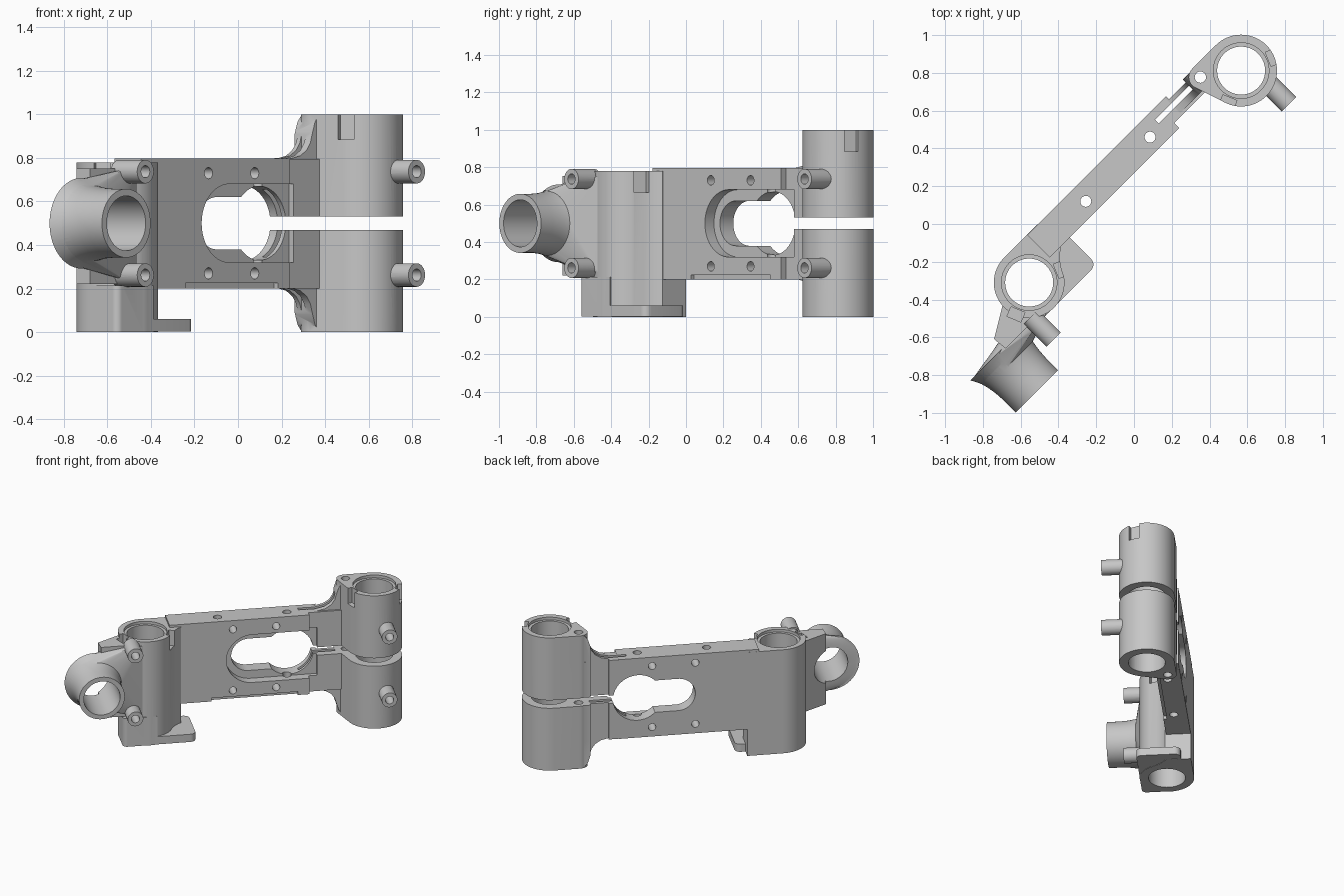
import bpy, bmesh
from math import sin, cos, pi, radians
from mathutils import Matrix, Vector

if "Cube" in bpy.data.objects:
    bpy.data.objects.remove(bpy.data.objects["Cube"], do_unlink=True)

grey = bpy.data.materials.new("light_grey")
grey.use_nodes = True
colour = (0.57, 0.57, 0.57, 1)
grey.diffuse_color = colour
grey.node_tree.nodes["Principled BSDF"].inputs["Base Color"].default_value = colour

# Working frame: x along the arm, y towards its back, origin on the near clamp axis
SPAN = 1.587   # distance between the clamp axes
R = 0.187      # clamp outer radius
BORE = 0.127
EPS = 0.001    # keeps joined faces from coinciding exactly


def make(name, bm):
    bmesh.ops.recalc_face_normals(bm, faces=bm.faces)
    mesh = bpy.data.meshes.new(name)
    bm.to_mesh(mesh)
    bm.free()
    mesh.materials.append(grey)
    obj = bpy.data.objects.new(name, mesh)
    bpy.context.collection.objects.link(obj)
    return obj


def prism(name, pts, a, b, axis="z"):
    """Extrude a plan (axis z) or side (axis y) outline from a to b."""
    bm = bmesh.new()
    place = (lambda p, h: (p[0], p[1], h)) if axis == "z" else (lambda p, h: (p[0], h, p[1]))
    low, high = ([bm.verts.new(place(p, h)) for p in pts] for h in (a, b))
    bm.faces.new(low)
    bm.faces.new(high)
    for i in range(len(pts)):
        bm.faces.new((low[i - 1], low[i], high[i], high[i - 1]))
    return make(name, bm)


def box(name, x0, x1, y0, y1, z0, z1):
    return prism(name, [(x0, y0), (x1, y0), (x1, y1), (x0, y1)], z0, z1)


def arc(cx, cy, r, start=0, end=360, n=64):
    full = end - start == 360
    angles = [radians(start + (end - start) * i / (n if full else n - 1)) for i in range(n)]
    return [(cx + r * cos(t), cy + r * sin(t)) for t in angles]


def cyl(name, cx, cy, r, a, b, axis="z", n=64):
    return prism(name, arc(cx, cy, r, n=n), a, b, axis)


def slot(x0, x1, z, r):
    """Outline with a round end at x0 and a square end at x1."""
    return arc(x0 + r, z, r, 90, 270, 32) + [(x1, z - r), (x1, z + r)]


def hull(name, points):
    bm = bmesh.new()
    for p in points:
        bm.verts.new(p)
    res = bmesh.ops.convex_hull(bm, input=bm.verts)
    inner = [v for v in res["geom_interior"] if isinstance(v, bmesh.types.BMVert)]
    bmesh.ops.delete(bm, geom=inner, context="VERTS")
    return make(name, bm)


def lathe(name, cx, cz, profile, n=64):
    """Solid of revolution about the y direction from (y, radius) pairs."""
    bm = bmesh.new()
    rings = [[bm.verts.new((x, y, z)) for x, z in arc(cx, cz, r, n=n)] for y, r in profile]
    for lo, hi in zip(rings, rings[1:]):
        for i in range(n):
            bm.faces.new((lo[i - 1], lo[i], hi[i], hi[i - 1]))
    bm.faces.new(rings[0])
    bm.faces.new(rings[-1])
    return make(name, bm)


# --- Near clamp: column blending into the arm, base block and foot
column = arc(0, 0, R, 90, 325) + [(0.177, -0.06), (0.2, -0.03), (0.225, -0.005), (0.25, 0.01), (0.25, R)]
body = prism("clamp_bracket", column, 0, 0.78)
adds = [
    prism("base_block", arc(-0.155, -0.155, 0.031, 180, 270, 8) + [(0.05, -0.186), (0.05, 0.01), (-0.186, 0.01)],
          EPS, 0.213),
    prism("foot", [(0.02, -0.185)] + arc(0.28, -0.145, 0.04, 270, 360, 8)
          + arc(0.28, 0.078, 0.04, 0, 90, 8) + [(0.02, 0.118)], 2 * EPS, 0.06),
]

# --- Arm plate, neck and flares to the far clamp
adds += [
    box("arm", 0.17, 1.14, 0.016, R - EPS, 0.2, 0.797),
    box("neck", 1.1, 1.42, 0.055, R - 2 * EPS, 0.201, 0.796),
]
flare = [(1.2, 0.75), (1.2, 0.797), (1.26, 0.81), (1.3, 0.835), (1.325, 0.87), (1.34, 0.92),
         (1.355, 0.965), (1.375, 0.99), (1.405, 0.998), (1.405, 0.75)]
adds.append(prism("upper_flare", flare, 0.07, R - 3 * EPS, "y"))
adds.append(prism("lower_flare", [(x, 1 - z) for x, z in flare], 0.07, R - 3 * EPS, "y"))

# --- Far clamp: ring and pivot lug joined by tangent walls
plan = arc(SPAN, 0, R + 0.003) + arc(1.41, 0.128, 0.062, n=32)
adds.append(hull("far_clamp", [(x, y, z) for x, y in plan for z in (0, 1)]))

# --- Side socket with flared root, web and wing
SX, SZ = -0.378, 0.5
adds += [
    lathe("side_socket", SX, SZ, [(-0.437, 0.158), (-0.35, 0.158), (-0.29, 0.162), (-0.24, 0.17),
                                  (-0.2, 0.181), (-0.168, 0.196), (-0.147, 0.208)]),
    hull("socket_web", [(x, y, z) for r, y in ((0.2, -0.15), (0.168, -0.235)) for x, z in arc(SX, SZ, r)]
         + [(x, y, z) for x, y in ((-0.14, -0.19), (-0.05, -0.18), (-0.05, -0.06)) for z in (0.24, 0.748)]),
    prism("wing", [(-0.343, -0.08), (-0.335, -0.16), (-0.05, -0.16), (-0.05, 0.02), (-0.175, 0.02)], 0.22, 0.752),
]

# --- Clamp screw bosses
screws = [(x, z) for x in (-0.122, SPAN + 0.053) for z in (0.262, 0.737)]
for x, z in screws:
    adds.append(cyl("screw_boss", x, z, 0.054, -0.306, -0.135, "y", 32))

# --- Cutters: clamp bores with rim recesses, and socket bore
cuts = [cyl("socket_bore", SX, SZ, 0.126, -0.6, 0.02, "y")]
for cx, top in ((0, 0.78), (SPAN, 1.0)):
    cuts.append(cyl("bore", cx, 0, BORE, -0.1, 1.1))
    cuts.append(cyl("rim_recess", cx, 0, 0.147, top - 0.02, 1.1))
    # key notches either side of the clamp front
    for a in (-22.5, -157.5):
        t = radians(a)
        corners = [(0.155, -0.04), (0.21, -0.04), (0.21, 0.04), (0.155, 0.04)]
        pts = [(cx + p * cos(t) - q * sin(t), p * sin(t) + q * cos(t)) for p, q in corners]
        cuts.append(prism("key_notch", pts, top - 0.115, 1.1))

# --- Cutters: window with stepped front, and split across the far clamp
cuts += [
    prism("window_recess", slot(0.565, 1.2, 0.5, 0.18), -0.05, 0.085, "y"),
    prism("window", slot(0.61, 1.02, 0.5, 0.12), -0.06, 0.3, "y"),
    cyl("window_round", 1.01, 0.5, 0.17, -0.07, 0.31, "y"),
    box("clamp_split", 1.1, 2, -0.4, 0.4, 0.47, 0.53),
    box("hinge_slit", 1.08, 1.335, 0.11, 0.138, -0.1, 1.1),
    box("back_relief", 1.21, 1.336, 0.163, 0.3, -0.1, 1.1),
    box("bottom_groove", 0.46, 1.06, -0.05, 0.04, 0.1, 0.225),
    cyl("pivot_hole", 1.41, 0.128, 0.03, -0.1, 1.1, n=32),
]
for x in (0.516, 0.997):
    cuts.append(cyl("arm_hole", x, 0.092, 0.029, -0.1, 1.1, n=32))
for x in (0.61, 0.91):
    for z in (0.27, 0.73):
        cuts.append(cyl("plate_hole", x, z, 0.026, -0.1, 0.3, "y", 32))
for x, z in screws:
    cuts.append(cyl("screw_hole", x, z, 0.028, -0.4, -0.15, "y", 32))

# --- Combine into one casting
for helpers, mode in ((adds, "UNION"), (cuts, "DIFFERENCE")):
    for h in helpers:
        h.hide_render = True
        mod = body.modifiers.new(h.name, "BOOLEAN")
        mod.operation = mode
        mod.solver = "MANIFOLD"
        mod.object = h
dg = bpy.context.evaluated_depsgraph_get()
mesh = bpy.data.meshes.new_from_object(body.evaluated_get(dg))
body.modifiers.clear()
body.data = mesh
for h in adds + cuts:
    bpy.data.objects.remove(h, do_unlink=True)
mesh.materials.clear()
mesh.materials.append(grey)

# --- Turn the arm diagonal and set it in place
mesh.transform(Matrix.Translation((-0.555, -0.31, 0)) @ Matrix.Rotation(pi / 4, 4, "Z"))
bpy.ops.object.select_all(action="DESELECT")
body.select_set(True)
bpy.context.view_layer.objects.active = body
bpy.ops.object.shade_smooth_by_angle(angle=radians(30))
